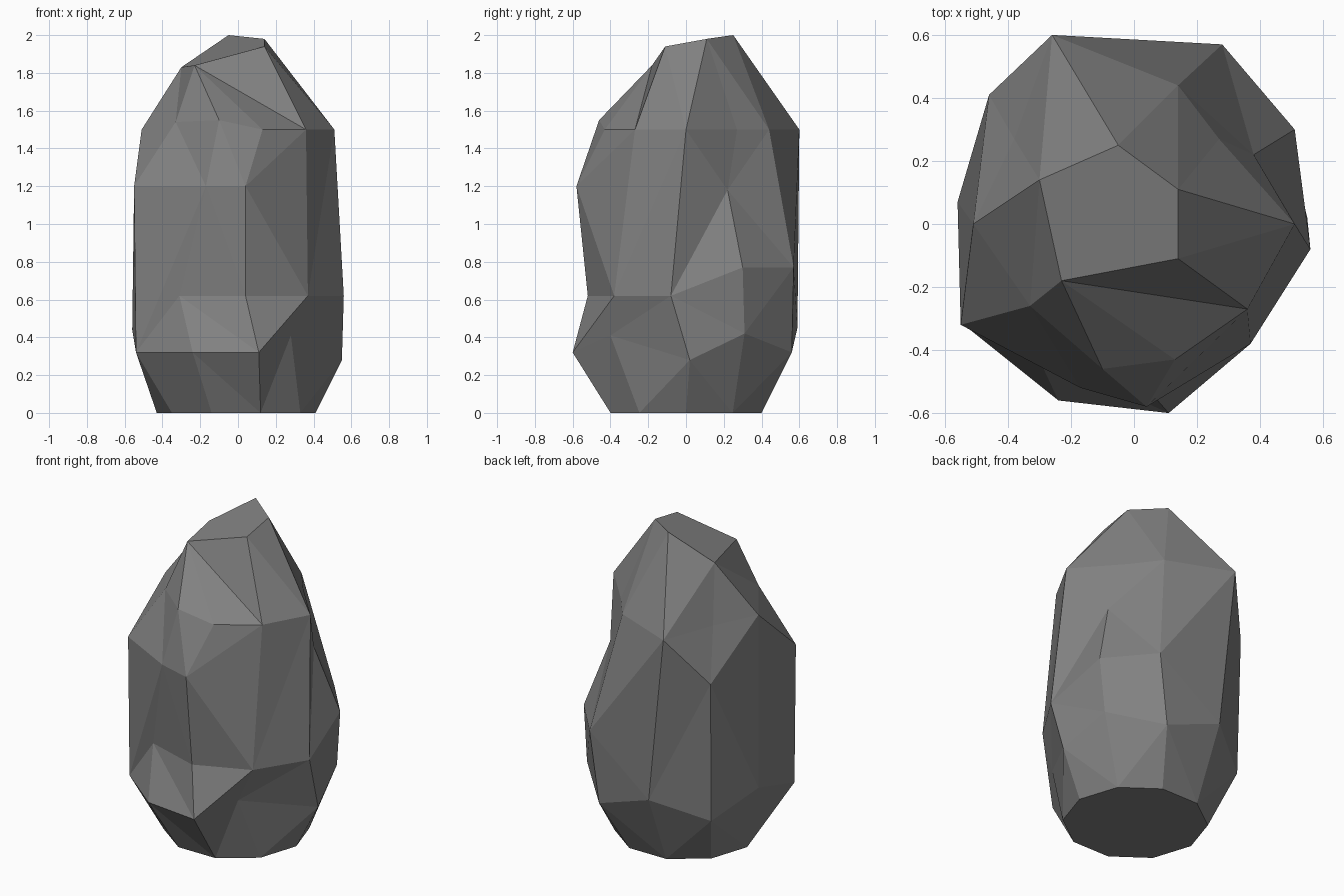
import bpy
import bmesh
from math import cos, sin, tau

# Remove the default cube
default_cube = bpy.data.objects.get("Cube")
if default_cube:
    bpy.data.objects.remove(default_cube, do_unlink=True)


def make_material(name, colour):
    material = bpy.data.materials.new(name)
    material.use_nodes = True
    material.diffuse_color = colour
    shader = next(n for n in material.node_tree.nodes if n.type == "BSDF_PRINCIPLED")
    shader.inputs["Base Color"].default_value = colour
    shader.inputs["Roughness"].default_value = 0.9
    return material


# Chipped facet ridges, counter-clockwise from +x, each rising from the foot (hundredths)
RIDGES = [
    [(55, 2, 28), (56, -8, 62), (51, 0, 150)],
    [(48, 31, 42), (51, 30, 77), (38, 22, 118), (27, 27, 150)],
    [(22, 56, 32), (28, 57, 77), (14, 44, 150)],
    [(-15, 59, 45), (-26, 60, 150)],
    [(-45, 39, 32), (-46, 41, 120), (-38, 27, 150)],
    [(-56, 7, 44), (-51, 0, 150)],
    [(-54, -32, 32), (-55, -32, 120), (-33, -26, 154)],
    [(-24, -56, 32), (-31, -41, 62), (-17, -52, 120), (-10, -46, 155)],
    [(11, -60, 32), (4, -52, 62), (4, -58, 120), (13, -43, 150)],
    [(28, -40, 41), (37, -38, 62), (36, -27, 150)],
]

# Sloping crown corners, and the corner that each ridge runs up to
CROWN = {
    "back": (-5, 25, 200),
    "left": (14, 11, 198),
    "front": (14, -11, 194),
    "right": (-23, -18, 184),
    "rear_right": (-30, 14, 183),
}
RIDGE_TOPS = ["left", "left", "back", "back", "rear_right",
              "rear_right", "right", "right", "right", "front"]

# Height bias that decides which way the facets split beside a ridge
LEAN = {0: -0.05, 3: -0.05, 7: -0.1, 8: 0.095}

FOOT_RADIUS = 0.42
FOOT_SHIFT = -0.01


def add_point(bm, point):
    return bm.verts.new([value / 100 for value in point])


def stitch(bm, first, second, lean):
    """Fill the strip between two neighbouring ridges with triangles."""
    i = j = 0
    while i < len(first) - 1 or j < len(second) - 1:
        if i == len(first) - 1:
            step_first = False
        elif j == len(second) - 1:
            step_first = True
        else:
            step_first = first[i + 1].co.z + lean < second[j + 1].co.z
        tip = first[i + 1] if step_first else second[j + 1]
        corners = (first[i], second[j], tip)
        if len(set(corners)) == len(corners):
            bm.faces.new(corners)
        if step_first:
            i += 1
        else:
            j += 1


def build_rock(name, material):
    bm = bmesh.new()
    crown = {key: add_point(bm, point) for key, point in CROWN.items()}
    count = len(RIDGES)
    columns = []
    for index, ridge in enumerate(RIDGES):
        angle = tau * index / count
        foot = bm.verts.new((FOOT_SHIFT + FOOT_RADIUS * cos(angle),
                             FOOT_RADIUS * sin(angle), 0))
        middle = [add_point(bm, point) for point in ridge]
        columns.append([foot] + middle + [crown[RIDGE_TOPS[index]]])

    # Sides
    for index, column in enumerate(columns):
        stitch(bm, column, columns[(index + 1) % count], LEAN.get(index, 0))

    # Flat foot and crown
    bm.faces.new([column[0] for column in reversed(columns)])
    top = crown["back"], crown["rear_right"], crown["right"], crown["front"], crown["left"]
    bm.faces.new(top)

    bmesh.ops.recalc_face_normals(bm, faces=bm.faces)
    mesh = bpy.data.meshes.new(name)
    bm.to_mesh(mesh)
    bm.free()
    mesh.materials.append(material)
    rock = bpy.data.objects.new(name, mesh)
    bpy.context.collection.objects.link(rock)
    return rock


build_rock("rock", make_material("stone_grey", (0.22, 0.22, 0.22, 1)))
